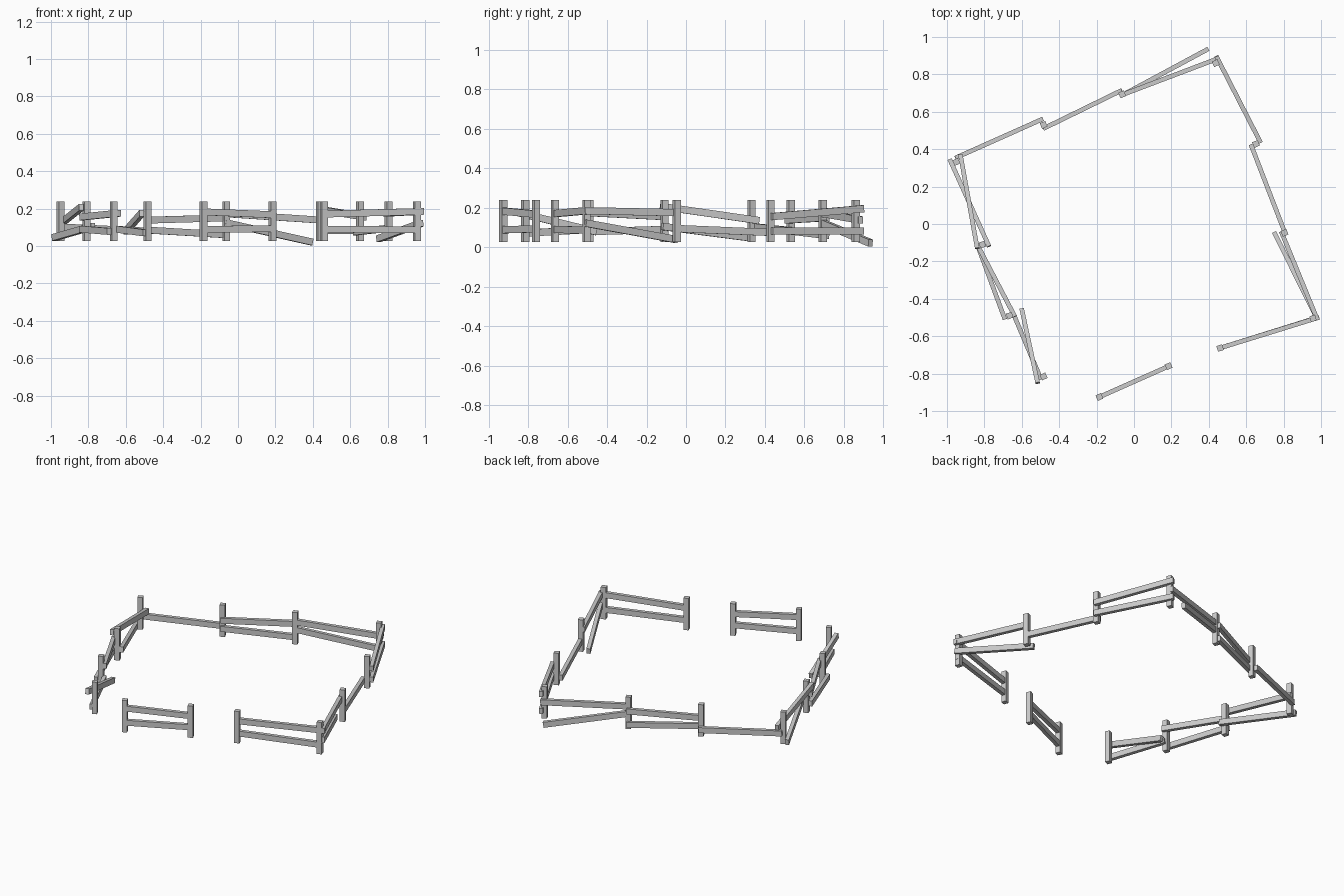
import bpy
from math import radians
from mathutils import Vector, Matrix


def box(name, matrix):
    bpy.ops.mesh.primitive_cube_add(size=1)
    ob = bpy.context.object
    ob.name = name
    ob.data.transform(matrix)
    return ob


def post(x, y, angle):
    m = (Matrix.Translation((x, y, 0.133)) @ Matrix.Rotation(radians(angle), 4, 'Z')
         @ Matrix.Diagonal((0.032, 0.032, 0.212, 1)))
    box("fence_post", m)


def rail(a, b):
    # Plank stretched between two end centres, its tall side kept upright
    a, b = Vector(a), Vector(b)
    along = (b - a).normalized()
    side = Vector((0, 0, 1)).cross(along).normalized()
    up = along.cross(side)
    rot = Matrix((along, side, up)).transposed().to_4x4()
    m = (Matrix.Translation((a + b) / 2) @ rot
         @ Matrix.Diagonal(((b - a).length, 0.024, 0.036, 1)))
    box("fence_rail", m)


# Posts: x, y, turn
for p in [(-0.185, -0.925, 24), (0.185, -0.76, 24), (0.46, -0.663, 18),
          (0.957, -0.505, 18), (0.805, -0.047, 22), (0.652, 0.428, 22),
          (0.437, 0.86, 24), (-0.063, 0.693, 22), (-0.483, 0.53, 24),
          (-0.95, 0.332, 24), (-0.81, -0.11, 18), (-0.665, -0.49, 20),
          (-0.483, -0.815, 24)]:
    post(*p)

rails = [
    # front left panel
    ((-0.197, -0.93, 0.183), (0.195, -0.756, 0.167)),
    ((-0.197, -0.93, 0.088), (0.195, -0.756, 0.093)),
    # front right panel
    ((0.45, -0.666, 0.17), (0.99, -0.499, 0.185)),
    ((0.45, -0.666, 0.09), (0.975, -0.502, 0.086)),
    # right side, lower rail of the first panel has dropped
    ((0.98, -0.51, 0.185), (0.787, -0.04, 0.175)),
    ((0.98, -0.51, 0.122), (0.75, -0.045, 0.038)),
    ((0.81, -0.055, 0.095), (0.625, 0.425, 0.075)),
    ((0.677, 0.435, 0.155), (0.44, 0.897, 0.195)),
    ((0.677, 0.435, 0.082), (0.44, 0.897, 0.082)),
    # back, one rail fallen to the ground
    ((0.45, 0.885, 0.138), (-0.065, 0.69, 0.172)),
    ((0.395, 0.935, 0.021), (-0.07, 0.685, 0.125)),
    ((-0.065, 0.715, 0.15), (-0.485, 0.51, 0.138)),
    ((-0.065, 0.715, 0.06), (-0.485, 0.51, 0.085)),
    ((-0.487, 0.562, 0.08), (-0.955, 0.353, 0.102)),
    # left side, crooked rails
    ((-0.928, 0.37, 0.135), (-0.838, -0.13, 0.207)),
    ((-0.985, 0.345, 0.045), (-0.775, -0.12, 0.105)),
    ((-0.838, -0.11, 0.155), (-0.637, -0.495, 0.175)),
    ((-0.838, -0.11, 0.09), (-0.69, -0.51, 0.078)),
    ((-0.645, -0.48, 0.09), (-0.497, -0.83, 0.07)),
    ((-0.6, -0.455, 0.078), (-0.515, -0.85, 0.175)),
]
for a, b in rails:
    rail(a, b)
